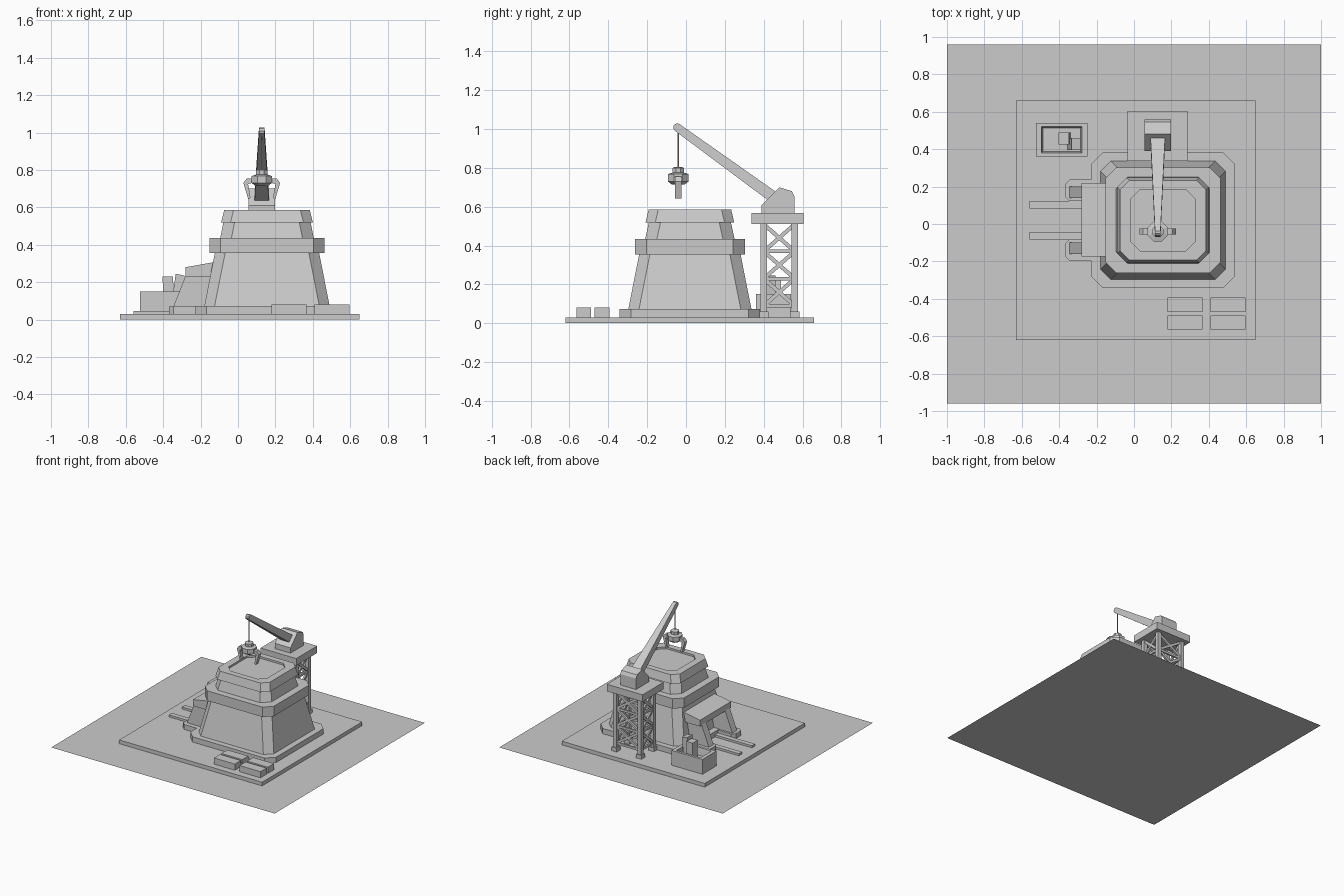
import bpy, bmesh, math
from mathutils import Vector

cube = bpy.data.objects.get("Cube")
if cube:
    bpy.data.objects.remove(cube, do_unlink=True)

grey = bpy.data.materials.new("plain_grey")
grey.use_nodes = True
grey.diffuse_color = (0.6, 0.6, 0.6, 1)
grey.node_tree.nodes["Principled BSDF"].inputs["Base Color"].default_value = (0.6, 0.6, 0.6, 1)


def finish(name, bm):
    if len(bm.faces) > 1:
        bmesh.ops.recalc_face_normals(bm, faces=bm.faces)
    mesh = bpy.data.meshes.new(name)
    bm.to_mesh(mesh)
    bm.free()
    mesh.materials.append(grey)
    obj = bpy.data.objects.new(name, mesh)
    bpy.context.collection.objects.link(obj)
    return obj


def loft(name, rings):
    """Skin equal-length rings of points and close both ends."""
    bm = bmesh.new()
    loops = [[bm.verts.new(p) for p in ring] for ring in rings]
    for a, b in zip(loops, loops[1:]):
        for i in range(len(a)):
            j = (i + 1) % len(a)
            bm.faces.new((a[i], a[j], b[j], b[i]))
    bm.faces.new(loops[0][::-1])
    bm.faces.new(loops[-1])
    return finish(name, bm)


def octagon(cx, cy, hx, hy, z, c):
    corners = ((hx, hy - c), (hx - c, hy), (c - hx, hy), (-hx, hy - c),
               (-hx, c - hy), (c - hx, -hy), (hx - c, -hy), (hx, c - hy))
    return [(cx + x, cy + y, z) for x, y in corners]


def chamfered(name, cx, cy, levels, c):
    return loft(name, [octagon(cx, cy, hx, hy, z, c) for hx, hy, z in levels])


def box(name, x0, x1, y0, y1, z0, z1):
    ring = ((x0, y0), (x1, y0), (x1, y1), (x0, y1))
    return loft(name, [[(x, y, z) for x, y in ring] for z in (z0, z1)])


def prism(name, profile, a0, a1, axis):
    """Extrude a profile along x (y, z points) or along y (x, z points)."""
    place = (lambda p, a: (a, *p)) if axis == "x" else (lambda p, a: (p[0], a, p[1]))
    return loft(name, [[place(p, a) for p in profile] for a in (a0, a1)])


def beam(name, start, end, w0, h0, w1=None, h1=None):
    """Square bar between two points, optionally tapered."""
    start, end = Vector(start), Vector(end)
    d = (end - start).normalized()
    side = d.cross((0, 0, 1)) if abs(d.z) < 0.99 else Vector((1, 0, 0))
    side.normalize()
    up = side.cross(d)
    rings = []
    for p, w, h in ((start, w0, h0), (end, w1 or w0, h1 or h0)):
        rings.append([p + side * w * s / 2 + up * h * t / 2
                      for s, t in ((-1, -1), (1, -1), (1, 1), (-1, 1))])
    return loft(name, rings)


def disc(name, x, y, levels, sides):
    return loft(name, [[(x + r * math.cos(math.tau * (i + 0.5) / sides),
                         y + r * math.sin(math.tau * (i + 0.5) / sides), z)
                        for i in range(sides)] for r, z in levels])


# Ground sheet and slab
bm = bmesh.new()
bm.faces.new([bm.verts.new(p) for p in ((-1, -.96, 0), (1, -.96, 0), (1, .96, 0), (-1, .96, 0))])
finish("ground_sheet", bm)
box("base_slab", -.63, .65, -.62, .66, 0, .03)

# Main building, tiers from the ground up
BX, BY = .155, .02
chamfered("plinth", BX, BY, [(.383, .362, .03), (.383, .362, .073)], .06)
chamfered("lower_body", BX, BY, [(.335, .317, .073), (.278, .26, .36)], .055)
chamfered("middle_band", BX, BY, [(.308, .283, .355), (.308, .283, .435)], .06)
chamfered("upper_body", BX, BY, [(.25, .23, .435), (.232, .21, .525)], .06)
chamfered("top_cap", BX, BY, [(.245, .228, .52), (.229, .213, .585),
                              (.172, .165, .585), (.172, .165, .57)], .05)

# Gateway on the right side
prism("gate_canopy", [(-.28, .23), (-.28, .28), (-.14, .305), (-.08, .305), (-.08, .225)],
      -.175, .22, "y")
for side, y in (("left", .17), ("right", -.13)):
    prism(f"gate_leg_{side}", [(-.345, .07), (-.28, .235), (-.1, .235), (-.1, .07)],
          y - .03, y + .03, "y")
    chamfered(f"gate_foot_{side}", -.27, y + .01 * (1 if y > 0 else -1),
              [(.1, .057, .03), (.1, .057, .07)], .025)
for side, y in (("left", .104), ("right", -.064)):
    box(f"rail_{side}", -.56, -.2, y - .02, y + .02, .03, .047)

# Open skip with scrap blocks
bm_rings = [(.138, .09, .03), (.138, .09, .15), (.108, .07, .15), (.1, .062, .09)]
loft("skip", [[(-.387 + sx * hx, .45 + sy * hy, z)
               for sx, sy in ((-1, -1), (1, -1), (1, 1), (-1, 1))] for hx, hy, z in bm_rings])
prism("scrap_block_a", [(-.4, .09), (-.34, .09), (-.348, .23), (-.403, .23)], .425, .49, "y")
prism("scrap_block_b", [(-.355, .09), (-.3, .09), (-.285, .235), (-.333, .245)], .395, .46, "y")

# Crates at the front
for i, x in enumerate((.18, .41)):
    for j, y in enumerate((-.47, -.565)):
        box(f"crate_{i}_{j}", x, x + .187, y, y + .077, .03, .08)

# Crane tower: legs, rungs and cross braces
X0, X1, Y0, Y1 = .015, .235, .4, .56
corners = [(X0, Y0), (X1, Y0), (X1, Y1), (X0, Y1)]
tiers = [.09, .23, .37, .51]
for i, (x, y) in enumerate(corners):
    box(f"tower_leg_{i}", x - .016, x + .016, y - .016, y + .016, .03, .515)
    box(f"tower_foot_{i}", x - .024, x + .024, y - .024, y + .024, .03, .06)
    nx, ny = corners[(i + 1) % 4]
    for k, (lo, hi) in enumerate(zip(tiers, tiers[1:])):
        beam(f"tower_rung_{i}_{k}", (x, y, lo), (nx, ny, lo), .014, .018)
        beam(f"tower_brace_up_{i}_{k}", (x, y, lo), (nx, ny, hi), .013, .02)
        beam(f"tower_brace_down_{i}_{k}", (x, y, hi), (nx, ny, lo), .013, .02)
box("tower_platform", -.035, .285, .338, .605, .51, .567)

# Crane cabin and boom
CX = .127
prism("crane_cabin", [(.39, .567), (.39, .61), (.48, .7), (.545, .68), (.558, .655), (.558, .567)],
      CX - .07, CX + .07, "x")
beam("crane_boom", (CX, .47, .635), (CX, -.045, 1.008), .08, .06, .03, .042)
prism("boom_tip", [(-.045 + .021 * math.cos(math.tau * i / 10),
                    1.008 + .021 * math.sin(math.tau * i / 10)) for i in range(10)],
      CX - .015, CX + .015, "x")

# Cable and grab
GY = -.04
disc("cable", CX, GY, [(.003, .79), (.003, 1.0)], 6)
disc("grab_body", CX, GY, [(.037, .715), (.058, .73), (.058, .768), (.032, .775),
                           (.032, .8), (.02, .805)], 8)
for side, s in (("left", 1), ("right", -1)):
    prism(f"grab_claw_{side}", [(CX + s * x, z) for x, z in (
        (.045, .755), (.08, .755), (.098, .73), (.072, .643), (.06, .65), (.073, .725), (.045, .732))],
        GY - .016, GY + .016, "y")
